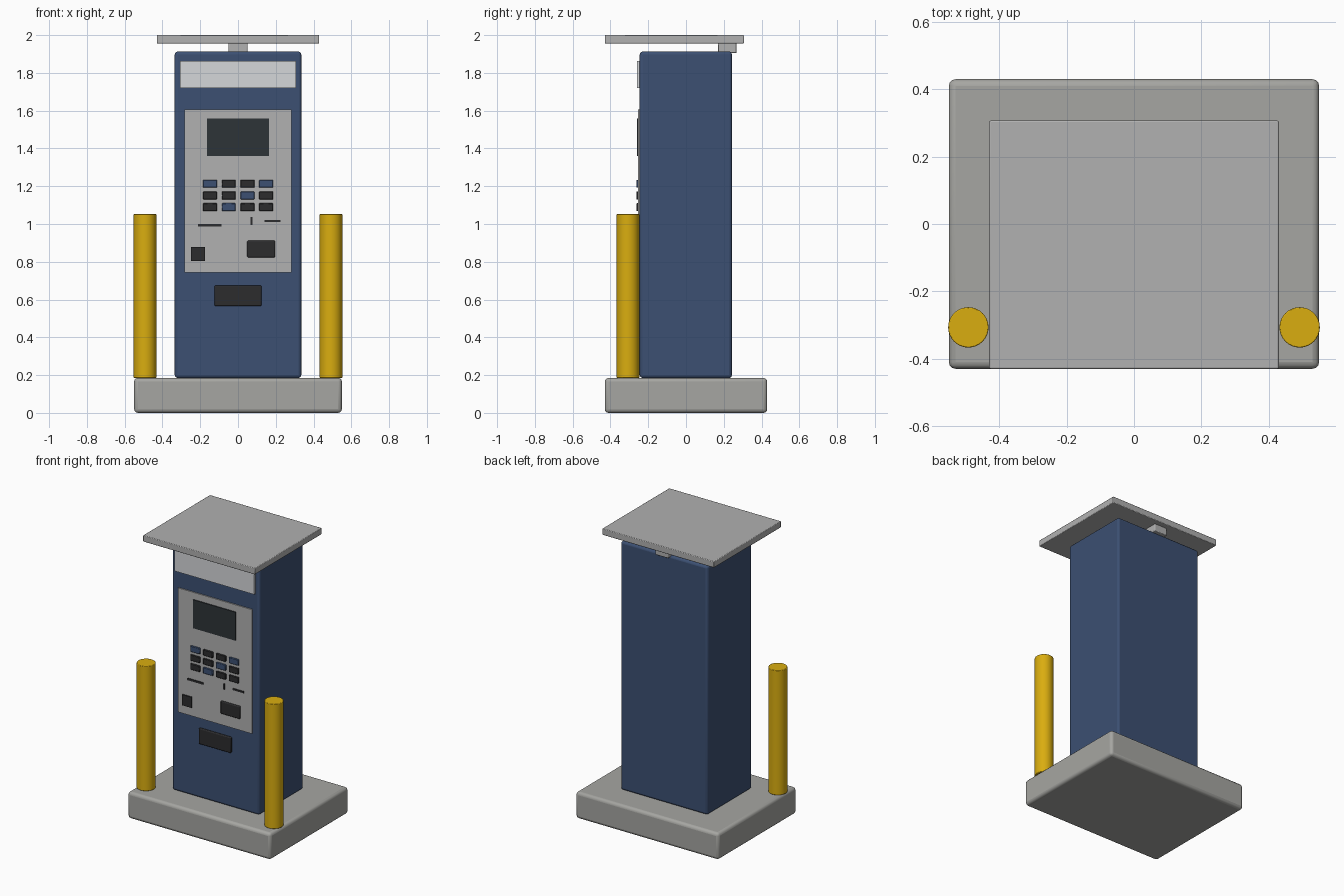
import bpy, bmesh, math

if "Cube" in bpy.data.objects:
    bpy.data.objects.remove(bpy.data.objects["Cube"])


def mat(name, r, g, b):
    m = bpy.data.materials.new(name)
    m.diffuse_color = (r, g, b, 1)
    m.use_nodes = True
    m.node_tree.nodes["Principled BSDF"].inputs["Base Color"].default_value = m.diffuse_color
    return m


BLUE = mat("blue_paint", 0.045, 0.08, 0.17)
DARK = mat("dark_plastic", 0.025, 0.025, 0.027)
GLASS = mat("screen_glass", 0.027, 0.033, 0.038)
YELLOW = mat("yellow_paint", 0.7, 0.42, 0.005)
CONCRETE = mat("concrete", 0.38, 0.38, 0.36)
STEEL = mat("steel", 0.44, 0.44, 0.44)
WHITE = mat("sign_white", 0.66, 0.68, 0.70)


def finish(bm, name, material, bevel=0, segments=2):
    me = bpy.data.meshes.new(name)
    bm.to_mesh(me)
    bm.free()
    ob = bpy.data.objects.new(name, me)
    bpy.context.collection.objects.link(ob)
    me.materials.append(material)
    if bevel:
        mod = ob.modifiers.new("Bevel", 'BEVEL')
        mod.width, mod.segments = bevel, segments
        mod.limit_method = 'ANGLE'
        mod.angle_limit = math.radians(40)
    return ob


def box(name, x, y, z, material, bevel=0, segments=2):
    """Box from (min, max) ranges on each axis."""
    bm = bmesh.new()
    bmesh.ops.create_cube(bm, size=1)
    for v in bm.verts:
        v.co = [r[0] if c < 0 else r[1] for c, r in zip(v.co, (x, y, z))]
    return finish(bm, name, material, bevel, segments)


# Plinth and cabinet
box("base_plinth", (-0.55, 0.55), (-0.43, 0.43), (0, 0.185), CONCRETE, 0.02, 3)
box("cabinet", (-0.335, 0.335), (-0.245, 0.243), (0.185, 1.913), BLUE, 0.015, 3)

# Canopy and its post
box("canopy_post", (-0.05, 0.05), (0.17, 0.268), (1.905, 1.96), STEEL, 0.004)
box("canopy", (-0.43, 0.43), (-0.43, 0.307), (1.956, 2.0), STEEL, 0.004)

# Front panels
box("header_sign", (-0.307, 0.307), (-0.26, -0.235), (1.72, 1.863), WHITE)
box("control_panel", (-0.284, 0.284), (-0.253, -0.235), (0.743, 1.606), STEEL)
box("screen", (-0.163, 0.163), (-0.26, -0.245), (1.36, 1.558), GLASS)

# Keypad: every third key is blue
for i in range(12):
    x = -0.148 + (i % 4) * 0.099
    z = 1.213 - (i // 4) * 0.062
    box(f"key_{i + 1}", (x - 0.037, x + 0.037), (-0.263, -0.245),
        (z - 0.021, z + 0.021), DARK if i % 3 else BLUE, 0.003, 1)

# Slots, coin button and trays
box("note_slot", (-0.212, -0.088), (-0.258, -0.245), (0.986, 1.0), DARK)
box("coin_slot", (0.065, 0.077), (-0.258, -0.245), (0.995, 1.036), DARK)
box("card_slot", (0.14, 0.224), (-0.258, -0.245), (1.01, 1.022), DARK)
box("card_reader", (-0.248, -0.175), (-0.262, -0.245), (0.803, 0.877), DARK)
box("ticket_tray", (0.048, 0.197), (-0.263, -0.245), (0.823, 0.912), DARK, 0.006)
box("change_tray", (-0.124, 0.124), (-0.258, -0.235), (0.565, 0.675), DARK, 0.006)

# Bollards
for side, sx in (("left", -1), ("right", 1)):
    bm = bmesh.new()
    bmesh.ops.create_cone(bm, cap_ends=True, segments=32,
                          radius1=0.06, radius2=0.06, depth=0.867)
    bmesh.ops.translate(bm, verts=bm.verts, vec=(sx * 0.492, -0.307, 0.6185))
    finish(bm, f"{side}_bollard", YELLOW, 0.003, 2)

# Smooth shading with sharp edges kept
bpy.ops.object.select_all(action='SELECT')
bpy.context.view_layer.objects.active = bpy.data.objects["cabinet"]
bpy.ops.object.shade_smooth_by_angle(angle=math.radians(35))
